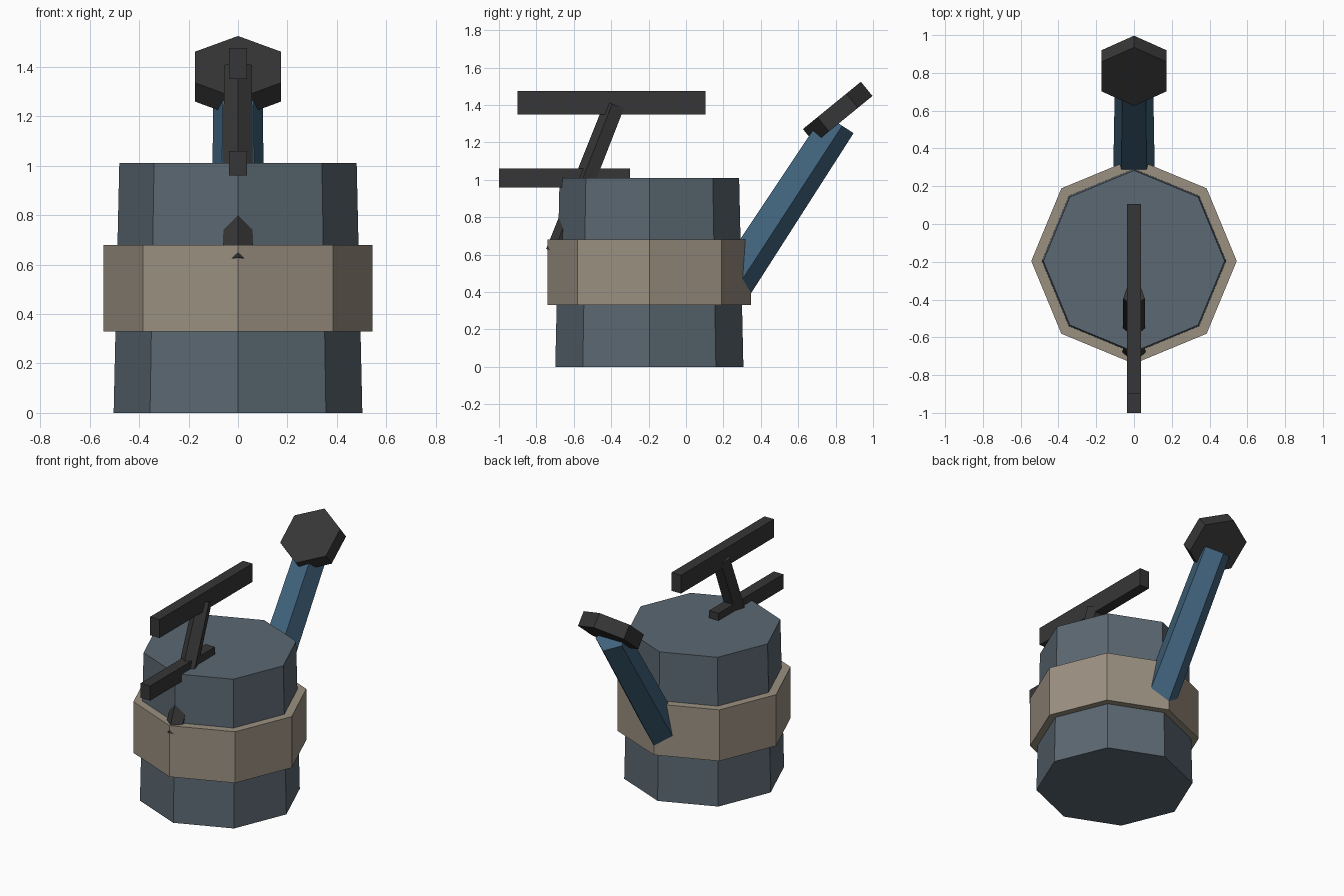
import bpy, bmesh
from math import cos, sin, tau
from mathutils import Vector

if "Cube" in bpy.data.objects:
    bpy.data.objects.remove(bpy.data.objects["Cube"])


def material(name, rgb):
    m = bpy.data.materials.new(name)
    m.diffuse_color = (*rgb, 1)
    m.use_nodes = True
    m.node_tree.nodes["Principled BSDF"].inputs["Base Color"].default_value = m.diffuse_color
    return m


BODY = material("slate", (0.105, 0.138, 0.168))
BAND = material("tan", (0.33, 0.28, 0.22))
SPOUT = material("blue", (0.052, 0.126, 0.205))
DARK = material("charcoal", (0.037, 0.037, 0.038))


def finish(name, bm, mat):
    bmesh.ops.recalc_face_normals(bm, faces=bm.faces)
    me = bpy.data.meshes.new(name)
    bm.to_mesh(me)
    bm.free()
    me.materials.append(mat)
    ob = bpy.data.objects.new(name, me)
    bpy.context.collection.objects.link(ob)
    return ob


def prism(name, start, end, r0, r1, sides, first, mat):
    """Tapered prism between two points, first corner pointing towards 'first'."""
    a, b = Vector(start), Vector(end)
    d = (b - a).normalized()
    u = Vector(first)
    u = (u - d * u.dot(d)).normalized()
    w = d.cross(u)
    bm = bmesh.new()
    rings = []
    for c, r in ((a, r0), (b, r1)):
        rings.append([bm.verts.new(c + r * (u * cos(tau * i / sides) + w * sin(tau * i / sides)))
                      for i in range(sides)])
    lo, hi = rings
    bm.faces.new(lo)
    bm.faces.new(hi)
    for i in range(sides):
        j = (i + 1) % sides
        bm.faces.new((lo[i], lo[j], hi[j], hi[i]))
    return finish(name, bm, mat)


def box(name, low, high, mat):
    lo, hi = Vector(low), Vector(high)
    bm = bmesh.new()
    bmesh.ops.create_cube(bm, size=1)
    bmesh.ops.scale(bm, vec=hi - lo, verts=bm.verts)
    bmesh.ops.translate(bm, vec=(lo + hi) / 2, verts=bm.verts)
    return finish(name, bm, mat)


# Octagonal tank and the wide band around it
CY = -0.196
prism("tank", (0, CY, 0), (0, CY, 1.01), 0.503, 0.48, 8, (0, 1, 0), BODY)
prism("tank_band", (0, CY, 0.33), (0, CY, 0.68), 0.544, 0.544, 8, (0, 1, 0), BAND)

# Five-sided spout with a hexagonal sprinkler head
prism("spout", (0, 0.214, 0.40), (0, 0.808, 1.307), 0.116, 0.105, 5, (0, 0.84, -0.54), SPOUT)
prism("sprinkler_head", (0, 0.842, 1.322), (0, 0.78, 1.398), 0.2, 0.2, 6, (0, 0.78, 0.63), DARK)

# Handle: two bars joined by a slanted post
box("handle_top_bar", (-0.036, -0.9, 1.35), (0.036, 0.105, 1.475), DARK)
box("handle_lower_bar", (-0.036, -1.0, 0.96), (0.036, -0.3, 1.06), DARK)
prism("handle_post", (0, -0.689, 0.608), (0, -0.377, 1.40), 0.063, 0.06, 5, (0, -0.92, 0.39), DARK)
